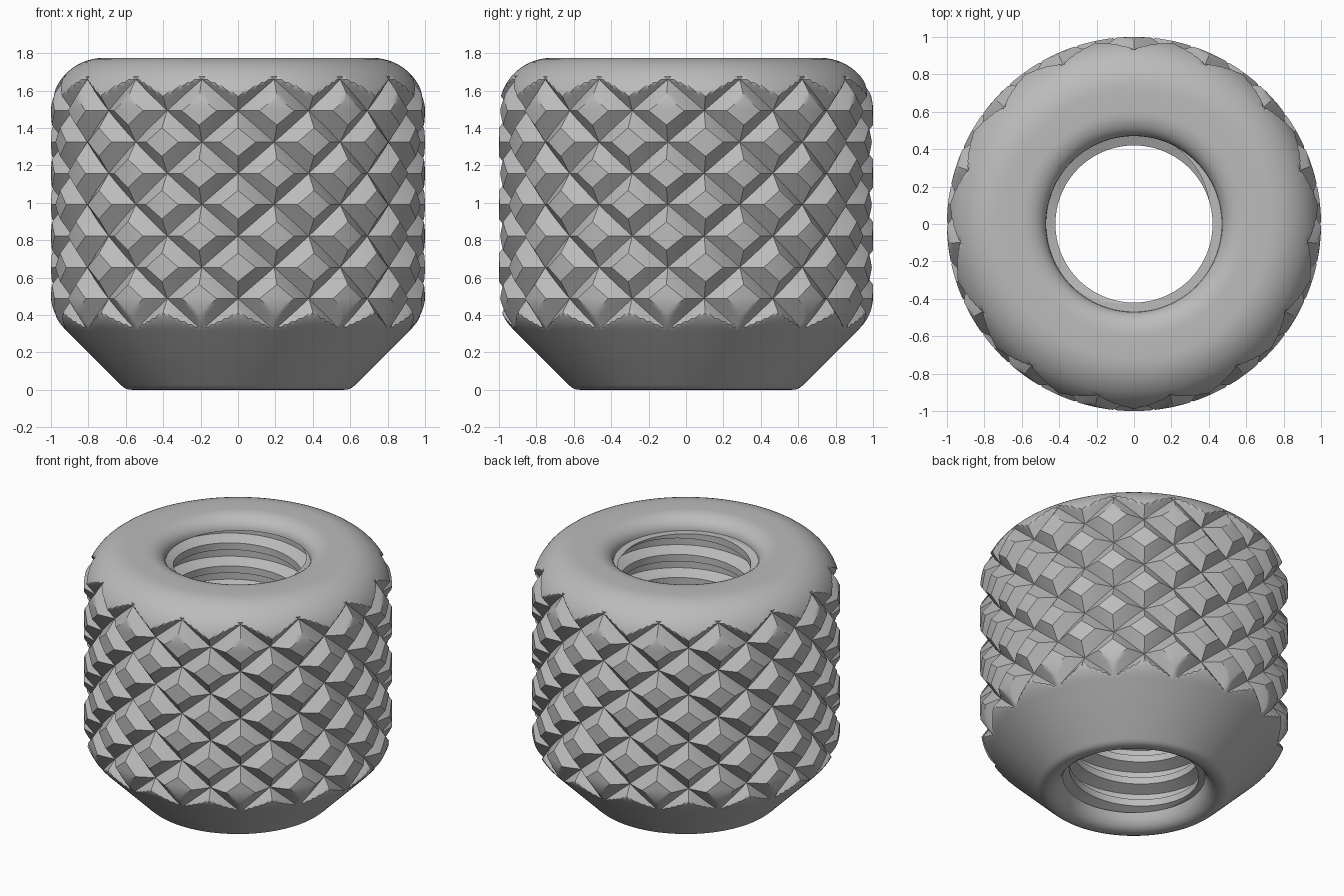
import bpy, bmesh
from math import sin, cos, pi, sqrt, floor, radians

cube = bpy.data.objects.get("Cube")
if cube:
    bpy.data.objects.remove(cube, do_unlink=True)

TEETH, SUB = 15, 22            # grooves each way, grid cells per groove
SEG = TEETH * SUB
PITCH_Z, MID_Z = 0.335, 0.99   # vertical groove spacing, middle of the knurl
FLOOR_R, DEPTH = 0.93, 0.07
GROOVE = 6 / SUB               # half width of a groove as part of its spacing
HALF_ROWS = 47
LOW_Z = MID_Z - HALF_ROWS * PITCH_Z / SUB
HIGH_Z = MID_Z + HALF_ROWS * PITCH_Z / SUB
BORE_LOW, BORE_HIGH, THREAD = 0.10, 1.68, 0.165

steel = bpy.data.materials.new("steel_grey")
steel.use_nodes = True
grey = (0.5, 0.5, 0.5, 1)
steel.diffuse_color = grey
steel.node_tree.nodes["Principled BSDF"].inputs["Base Color"].default_value = grey


def polar(i, r, z):
    a = 2 * pi * i / SEG - pi / 2
    return (r * cos(a), r * sin(a), z)


def sheet(bm, point, rows, poke=False):
    """Skin a grid of points around the axis, optionally with a centre point per cell."""
    grid = [[bm.verts.new(point(i, j)) for i in range(SEG + 1)] for j in range(rows + 1)]
    for j in range(rows):
        for i in range(SEG):
            ring = [grid[j][i], grid[j][i + 1], grid[j + 1][i + 1], grid[j + 1][i]]
            if poke:
                mid = bm.verts.new(point(i + 0.5, j + 0.5))
                for k in range(4):
                    bm.faces.new((ring[k], ring[(k + 1) % 4], mid))
            else:
                bm.faces.new(ring)


def finish(bm, name):
    bmesh.ops.remove_doubles(bm, verts=bm.verts, dist=0.0001)
    bmesh.ops.dissolve_degenerate(bm, edges=bm.edges, dist=0.0001)
    mesh = bpy.data.meshes.new(name)
    bm.to_mesh(mesh)
    bm.free()
    mesh.materials.append(steel)
    obj = bpy.data.objects.new(name, mesh)
    bpy.context.collection.objects.link(obj)
    bpy.ops.object.select_all(action="DESELECT")
    obj.select_set(True)
    bpy.context.view_layer.objects.active = obj
    bpy.ops.object.shade_smooth_by_angle(angle=radians(28))


def outer_radius(z):
    """Barrel with a round shoulder above and a blend into the cone below."""
    if z > 1.495:
        return 0.72 + sqrt(max(0, 0.28 ** 2 - (z - 1.495) ** 2))
    if z > 0.5:
        return 1.0
    if z > 0.33:
        return 0.76 + sqrt(0.24 ** 2 - (0.5 - z) ** 2)
    return z + 0.6


def knurl_point(i, j):
    """Two crossing families of helical V grooves cut into the barrel."""
    z = LOW_Z + j * PITCH_Z / SUB
    cut = 9.0
    for way in (1, -1):
        t = (j - HALF_ROWS + way * i) / SUB + 0.5
        cut = min(cut, abs(t - floor(t + 0.5)))
    return polar(i, min(outer_radius(z), FLOOR_R + DEPTH * cut / GROOVE), z)


def thread_radius(i, z):
    """Trapezoid thread section along a right-hand helix."""
    t = ((BORE_HIGH - z) / THREAD + i / SEG) % 1
    if t < 0.3:
        return 0.42
    if t < 0.5:
        return 0.42 + 0.08 * (t - 0.3) / 0.2
    if t < 0.8:
        return 0.50
    return 0.50 - 0.08 * (t - 0.8) / 0.2


def lathe(bm, profile, bore_first):
    """Turn a profile; its bore end follows the thread."""
    def point(i, j):
        r, z = profile[j]
        if j == (0 if bore_first else len(profile) - 1):
            r = thread_radius(i, z)
        return polar(i, r, z)
    sheet(bm, point, len(profile) - 1)


# Outer body: countersunk cone foot, knurled barrel, rounded top lip
body = bmesh.new()
foot = [(0.42, BORE_LOW), (0.46, BORE_LOW), (0.475, 0.06), (0.50, 0.025), (0.53, 0.006),
        (0.56, 0), (0.59, 0.003), (0.61, 0.012), (0.625, 0.025), (outer_radius(LOW_Z), LOW_Z)]
lathe(body, foot, True)
sheet(body, knurl_point, 2 * HALF_ROWS, poke=True)
lip = [(outer_radius(HIGH_Z), HIGH_Z)]
for k in range(1, 8):
    a = radians(48.9 + 41.1 * k / 7)
    lip.append((0.72 + 0.28 * cos(a), 1.495 + 0.28 * sin(a)))
for k in range(9):
    a = pi / 2 * k / 8
    lip.append((0.60 - 0.13 * sin(a), BORE_HIGH + 0.095 * cos(a)))
lip.append((0.42, BORE_HIGH))
lathe(body, lip, False)
finish(body, "knurled_body")


# Threaded bore, gridded along the helix so the thread edges stay crisp
STEPS = (0, 0.3, 0.5, 0.8)


def bore_point(i, j):
    turns = j // 4 + STEPS[j % 4] - i / SEG
    z = BORE_HIGH - THREAD * turns
    z_in = min(max(z, BORE_LOW), BORE_HIGH)
    if z_in == z:
        r = (0.42, 0.42, 0.50, 0.50)[j % 4]
    else:
        r = thread_radius(i, z_in)
    return polar(i, r, z_in)


bore = bmesh.new()
sheet(bore, bore_point, 4 * 11)
finish(bore, "threaded_bore")
